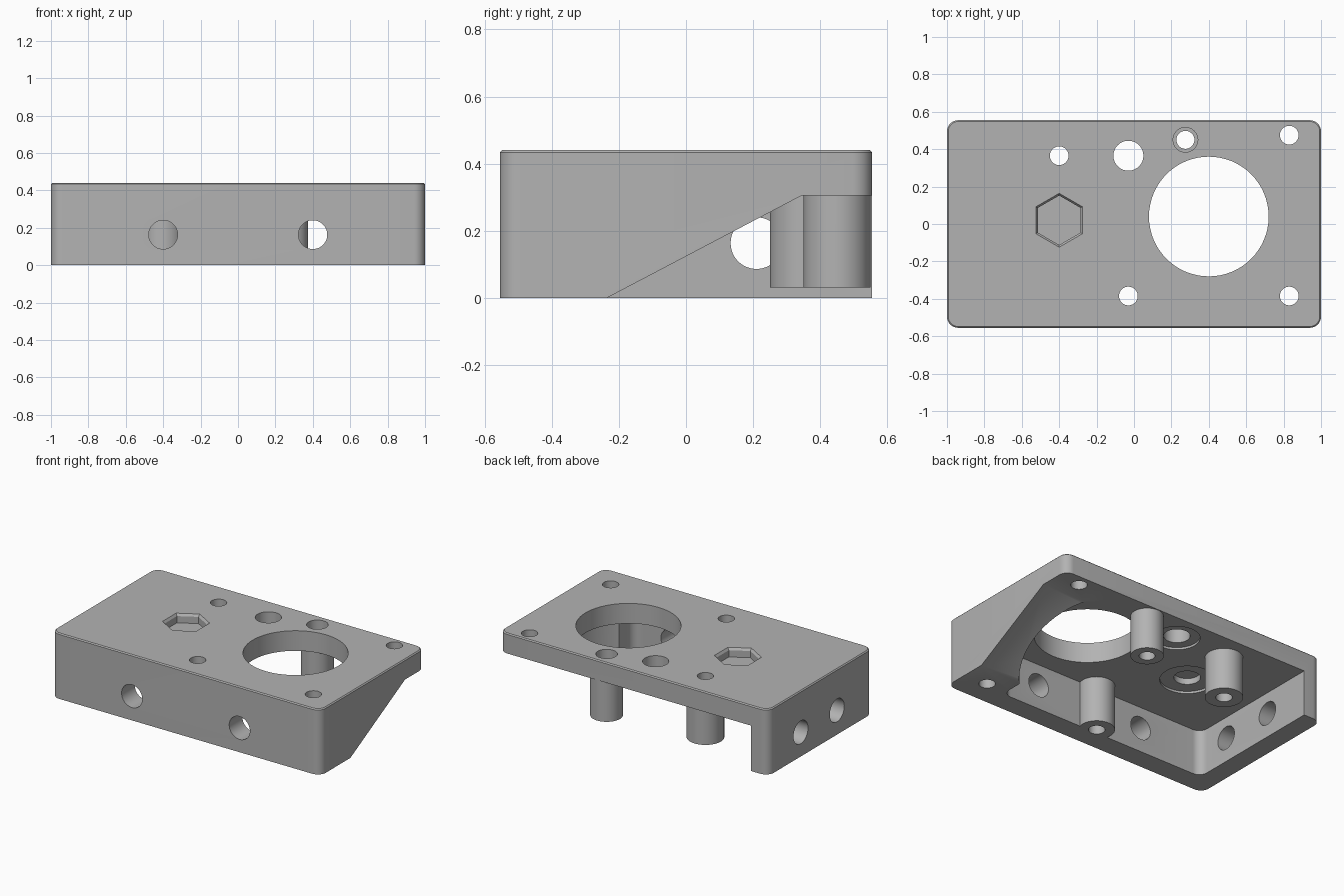
import bpy
import bmesh
from math import radians
from mathutils import Matrix, Vector

if "Cube" in bpy.data.objects:
    bpy.data.objects.remove(bpy.data.objects["Cube"])

grey = bpy.data.materials.new("plain grey")
grey.use_nodes = True
colour = (0.45, 0.45, 0.45, 1)
grey.diffuse_color = colour
grey.node_tree.nodes["Principled BSDF"].inputs["Base Color"].default_value = colour

TOP, CEILING, POST_END = 0.44, 0.305, 0.03


def make(name, bm):
    bmesh.ops.recalc_face_normals(bm, faces=bm.faces)
    mesh = bpy.data.meshes.new(name)
    bm.to_mesh(mesh)
    bm.free()
    mesh.materials.append(grey)
    obj = bpy.data.objects.new(name, mesh)
    bpy.context.collection.objects.link(obj)
    return obj


def box(name, x0, x1, y0, y1, z0, z1, corner, rim=0):
    """Box with rounded upright corners and an optional small top chamfer."""
    bm = bmesh.new()
    bmesh.ops.create_cube(bm, size=1)
    for v in bm.verts:
        v.co = Vector((x1 if v.co.x > 0 else x0, y1 if v.co.y > 0 else y0,
                       z1 if v.co.z > 0 else z0))
    upright = [e for e in bm.edges if abs(e.verts[0].co.z - e.verts[1].co.z) > 0.01]
    bmesh.ops.bevel(bm, geom=upright, offset=corner, segments=8, profile=0.5, affect='EDGES')
    if rim:
        edges = [e for e in bm.edges if all(v.co.z > z1 - 0.001 for v in e.verts)]
        bmesh.ops.bevel(bm, geom=edges, offset=rim, segments=1, affect='EDGES')
    return make(name, bm)


def rod(name, x, y, z0, z1, r, r_top=None, sides=64, turn=0):
    """Upright cylinder, cone or prism."""
    bm = bmesh.new()
    place = Matrix.Translation((x, y, (z0 + z1) / 2)) @ Matrix.Rotation(turn, 4, 'Z')
    bmesh.ops.create_cone(bm, cap_ends=True, segments=sides, radius1=r,
                          radius2=r_top or r, depth=z1 - z0, matrix=place)
    return make(name, bm)


def cross_rod(name, centre, r, length, axis):
    """Cylinder lying along x or y."""
    bm = bmesh.new()
    other = 'Y' if axis == 'X' else 'X'
    place = Matrix.Translation(centre) @ Matrix.Rotation(radians(90), 4, other)
    bmesh.ops.create_cone(bm, cap_ends=True, segments=48, radius1=r, radius2=r,
                          depth=length, matrix=place)
    return make(name, bm)


def combine(target, tool, operation='DIFFERENCE'):
    mod = target.modifiers.new("combine", 'BOOLEAN')
    mod.operation = operation
    mod.solver = 'EXACT'
    mod.object = tool
    bpy.context.view_layer.objects.active = target
    bpy.ops.object.modifier_apply(modifier=mod.name)
    bpy.data.objects.remove(tool)


# Outer block
body = box("mounting_block", -1, 1, -0.555, 0.555, 0, TOP, 0.06, 0.007)

# Open cavity under the plate, with a round clearance around the large bore
combine(body, box("cavity", -0.87, 0.68, -0.415, 0.9, -0.1, CEILING, 0.06))
combine(body, rod("bore_clearance", 0.4, 0.04, -0.1, CEILING, 0.41))

# Sloped cut across the left side wall
bm = bmesh.new()
profile = [(-0.425, -0.1), (-0.235, 0), (0.345, CEILING), (0.9, CEILING), (0.9, -0.1)]
face = bm.faces.new([bm.verts.new((0.45, y, z)) for y, z in profile])
swept = bmesh.ops.extrude_face_region(bm, geom=[face])["geom"]
bmesh.ops.translate(bm, vec=(0.7, 0, 0),
                    verts=[v for v in swept if isinstance(v, bmesh.types.BMVert)])
combine(body, make("slope_cut", bm))

# Hanging posts and the front screw boss
combine(body, rod("right_post", -0.4, 0.365, POST_END, 0.36, 0.115), 'UNION')
combine(body, rod("left_post", 0.275, 0.45, POST_END, 0.36, 0.1), 'UNION')
combine(body, rod("screw_boss", -0.03, -0.385, 0, 0.36, 0.11), 'UNION')

# Large bore and upright holes
holes = [(0.4, 0.04, 0.32), (-0.4, 0.365, 0.05), (-0.03, 0.365, 0.08),
         (0.275, 0.45, 0.048), (0.83, 0.475, 0.05), (-0.03, -0.385, 0.05),
         (0.83, -0.385, 0.05)]
for x, y, r in holes:
    combine(body, rod("hole", x, y, -0.1, 0.6, r))
combine(body, rod("counterbore", 0.275, 0.45, 0.36, 0.6, 0.066))

# Shallow round recesses in the ceiling
for x, y, r in [(-0.03, 0.365, 0.14), (-0.4, 0.02, 0.165)]:
    combine(body, rod("recess", x, y, 0.25, CEILING + 0.015, r))
combine(body, rod("blind_hole", -0.4, 0.02, 0.25, 0.36, 0.08))

# Hexagonal pocket with a chamfered mouth
combine(body, rod("hex_pocket", -0.4, 0.02, 0.38, 0.6, 0.132, sides=6))
combine(body, rod("hex_mouth", -0.4, 0.02, 0.425, 0.455, 0.132, 0.156, sides=6))

# Cross holes through the front wall and the right wall
for x in (-0.4, 0.4):
    combine(body, cross_rod("front_hole", (x, -0.5, 0.163), 0.077, 0.36, 'Y'))
for y in (-0.175, 0.21):
    combine(body, cross_rod("side_hole", (-0.95, y, 0.163), 0.077, 0.36, 'X'))

# Smooth curved walls, crisp edges
bpy.ops.object.select_all(action='DESELECT')
body.select_set(True)
bpy.context.view_layer.objects.active = body
bpy.ops.object.shade_smooth_by_angle(angle=radians(30))
